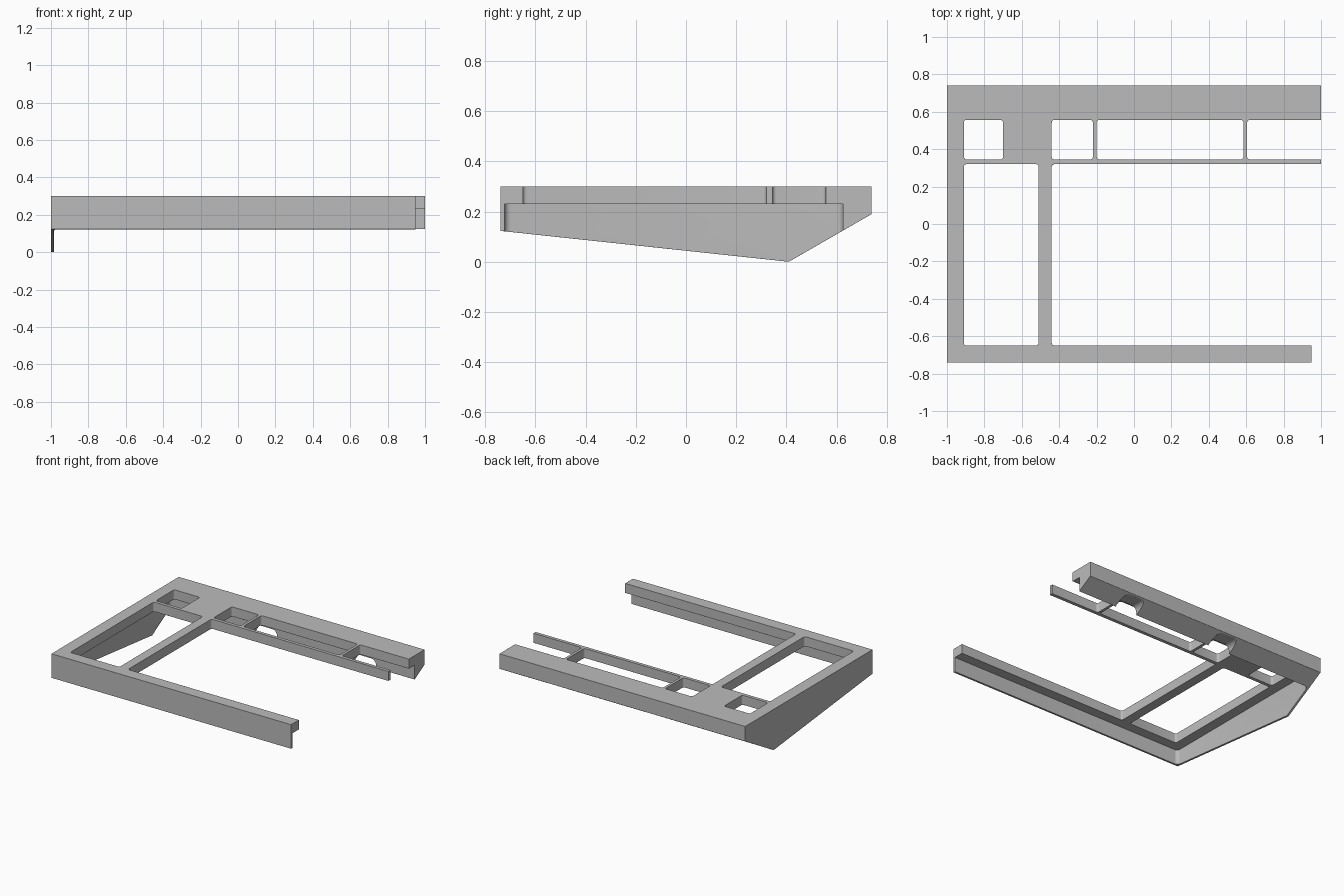
import bpy, bmesh, math

cube = bpy.data.objects.get("Cube")
if cube:
    bpy.data.objects.remove(cube, do_unlink=True)

grey = bpy.data.materials.new("plain_grey")
grey.use_nodes = True
colour = (0.5, 0.5, 0.5, 1)
grey.diffuse_color = colour
grey.node_tree.nodes["Principled BSDF"].inputs["Base Color"].default_value = colour


def prism(name, points, vector):
    """Extrude a closed outline along a vector."""
    bm = bmesh.new()
    face = bm.faces.new([bm.verts.new(p) for p in points])
    out = bmesh.ops.extrude_face_region(bm, geom=[face])
    moved = [v for v in out["geom"] if isinstance(v, bmesh.types.BMVert)]
    bmesh.ops.translate(bm, verts=moved, vec=vector)
    bmesh.ops.recalc_face_normals(bm, faces=bm.faces)
    mesh = bpy.data.meshes.new(name)
    bm.to_mesh(mesh)
    bm.free()
    mesh.materials.append(grey)
    obj = bpy.data.objects.new(name, mesh)
    bpy.context.collection.objects.link(obj)
    return obj


def rounded(a0, a1, b0, b1, r, steps=5):
    """Outline of a rectangle with rounded corners."""
    corners = [(a1 - r, b1 - r), (a0 + r, b1 - r), (a0 + r, b0 + r), (a1 - r, b0 + r)]
    return [(a + r * math.cos(t), b + r * math.sin(t))
            for i, (a, b) in enumerate(corners)
            for t in [(i + k / steps) * math.pi / 2 for k in range(steps + 1)]]


def cut(target, cutter):
    mod = target.modifiers.new("cut", "BOOLEAN")
    mod.operation, mod.solver, mod.object = "DIFFERENCE", "EXACT", cutter
    bpy.ops.object.modifier_apply(modifier=mod.name)
    bpy.data.objects.remove(cutter, do_unlink=True)


def cut_down(x0, x1, y0, y1, z0, z1, r):
    outline = [(x, y, z0) for x, y in rounded(x0, x1, y0, y1, r)]
    cut(frame, prism("cutter", outline, (0, 0, z1 - z0)))


# Solid wedge silhouette running the full width
side = [(-0.74, 0.3), (0.74, 0.3), (0.74, 0.19), (0.41, 0.0), (-0.74, 0.123)]
frame = prism("frame", [(-1, y, z) for y, z in side], (2, 0, 0))
bpy.context.view_layer.objects.active = frame
frame.select_set(True)

# Hollow underside, leaving the front skirt, side skirt and rear beam
cut_down(-0.985, 1.3, -0.723, 0.625, -0.2, 0.23, 0.025)

# Openings through the top
openings = [
    (-0.91, -0.70, 0.345, 0.557),
    (-0.44, -0.22, 0.345, 0.557),
    (-0.20, 0.585, 0.345, 0.557),
    (0.605, 1.3, 0.345, 0.557),
    (-0.91, -0.51, -0.65, 0.32),
    (-0.44, 1.3, -0.65, 0.32),
]
for x0, x1, y0, y1 in openings:
    cut_down(x0, x1, y0, y1, 0.15, 0.4, 0.015)

# Shorter front rail
cut_down(0.95, 1.3, -0.9, -0.5, -0.2, 0.5, 0.001)

# Slots through the rear beam
for x in (-0.21, 0.595):
    outline = [(a, 0.55, z) for a, z in rounded(x - 0.09, x + 0.09, 0.09, 0.185, 0.04)]
    cut(frame, prism("cutter", outline, (0, 0.18, 0)))

# Softened edges
bevel = frame.modifiers.new("soft_edges", "BEVEL")
bevel.width, bevel.segments = 0.004, 2
bevel.limit_method, bevel.angle_limit = "ANGLE", math.radians(50)
bpy.ops.object.shade_smooth_by_angle(angle=math.radians(30))
